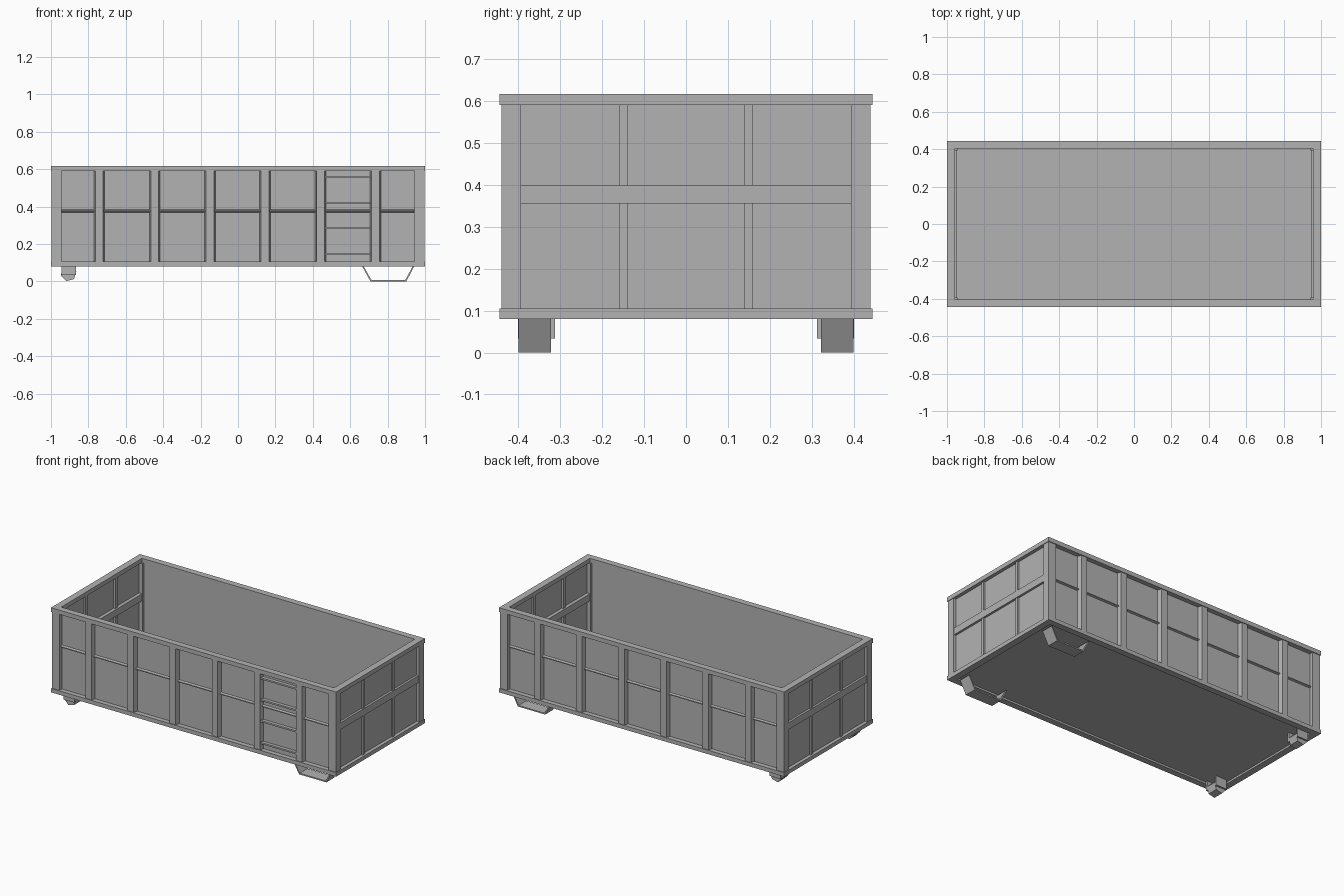
import bpy

cube = bpy.data.objects.get("Cube")
if cube:
    bpy.data.objects.remove(cube, do_unlink=True)

steel = bpy.data.materials.new("grey steel")
steel.use_nodes = True
GREY = (0.45, 0.45, 0.45, 1)
steel.diffuse_color = GREY
steel.node_tree.nodes["Principled BSDF"].inputs["Base Color"].default_value = GREY


def make(name, verts, faces):
    mesh = bpy.data.meshes.new(name)
    mesh.from_pydata(verts, [], faces)
    mesh.materials.append(steel)
    obj = bpy.data.objects.new(name, mesh)
    bpy.context.collection.objects.link(obj)
    # consistent outward normals
    import bmesh
    bm = bmesh.new()
    bm.from_mesh(mesh)
    bmesh.ops.recalc_face_normals(bm, faces=bm.faces)
    bm.to_mesh(mesh)
    bm.free()
    return obj


def extrude(name, profile, axis, lo, hi):
    """Prism of a 2D profile along an axis; the profile uses the other two axes in order."""
    n = len(profile)
    verts = []
    for d in (lo, hi):
        for p in profile:
            v = list(p)
            v.insert("xyz".index(axis), d)
            verts.append(v)
    faces = [(i, (i + 1) % n, (i + 1) % n + n, i + n) for i in range(n)]
    faces += [tuple(range(n)), tuple(range(n, 2 * n))]
    return make(name, verts, faces)


def box(name, x, y, z):
    return extrude(name, [(x[0], y[0]), (x[1], y[0]), (x[1], y[1]), (x[0], y[1])], "z", *z)


def span(s, a, b):
    return sorted((s * a, s * b))


def ring(name, z):
    """Rectangular frame around the whole body."""
    out, inn = (1.0, 0.445), (0.957, 0.405)
    corners = [(-1, -1), (1, -1), (1, 1), (-1, 1)]
    verts = [(sx * d[0], sy * d[1], h) for h in z for d in (out, inn) for sx, sy in corners]
    faces = []
    for i in range(4):
        j = (i + 1) % 4
        faces += [(i, j, j + 4, i + 4), (i + 8, j + 8, j + 12, i + 12),
                  (i, j, j + 8, i + 8), (i + 4, j + 4, j + 12, i + 12)]
    return make(name, verts, faces)


BASE, TOP = 0.105, 0.59
PANEL, POST = 0.415, 0.44

# Body frame and floor
ring("bottom_rail", (0.08, BASE))
ring("top_rim", (TOP, 0.617))
box("floor", (-0.96, 0.96), (-0.41, 0.41), (0.092, 0.103))

# Long sides: sheet, tapered posts, thin stiffeners
centres = [-0.742, -0.445, -0.15, 0.145, 0.442, 0.735]
for s, side in ((-1, "front"), (1, "back")):
    box(side + "_wall", (-0.97, 0.97), span(s, 0.405, PANEL), (BASE, TOP))
    for c in centres:
        extrude(side + "_post", [(c - 0.029, s * PANEL), (c + 0.029, s * PANEL),
                                 (c + 0.021, s * POST), (c - 0.021, s * POST)], "z", BASE, TOP)
    edges = [-0.945] + [c for c in centres] + [0.942]
    for a, b in zip(edges, edges[1:]):
        extrude(side + "_stiffener", [(s * PANEL, 0.368), (s * PANEL, 0.384),
                                      (s * 0.425, 0.378), (s * 0.425, 0.372)], "x", a, b)

# Ladder rungs in one bay of the front
for z in (0.557, 0.42, 0.286, 0.147):
    box("ladder_rung", (0.465, 0.712), (-0.437, -PANEL), (z - 0.005, z + 0.005))

# Ends: sheet, corner posts, uprights and cross rail
for s, end in ((-1, "right"), (1, "left")):
    box(end + "_end_wall", span(s, 0.97, 0.978), (-0.41, 0.41), (BASE, TOP))
    for t in (-1, 1):
        box(end + "_corner_post", span(s, 0.944, 0.996), span(t, 0.393, POST), (BASE, TOP))
        box(end + "_upright", span(s, 0.958, 0.988), span(t, 0.139, 0.159), (BASE, TOP))
    box(end + "_cross_rail", span(s, 0.948, 0.992), (-0.393, 0.393), (0.355, 0.399))

# Bent strap skids and hexagonal rollers underneath
import math
strap = [(0.664, 0.08), (0.708, 0.0), (0.9, 0.0), (0.942, 0.08),
         (0.934, 0.08), (0.895, 0.008), (0.713, 0.008), (0.672, 0.08)]
hexagon = [(-0.906 + 0.043 * math.cos(math.radians(14 + 60 * i)),
            0.043 + 0.043 * math.sin(math.radians(14 + 60 * i))) for i in range(6)]
for t in (-1, 1):
    extrude("skid", strap, "y", *span(t, 0.322, 0.4))
    extrude("roller", hexagon, "y", *span(t, 0.324, 0.39))
    for a in (0.312, 0.39):
        box("roller_bracket", (-0.943, -0.866), span(t, a, a + 0.011), (0.033, 0.095))
